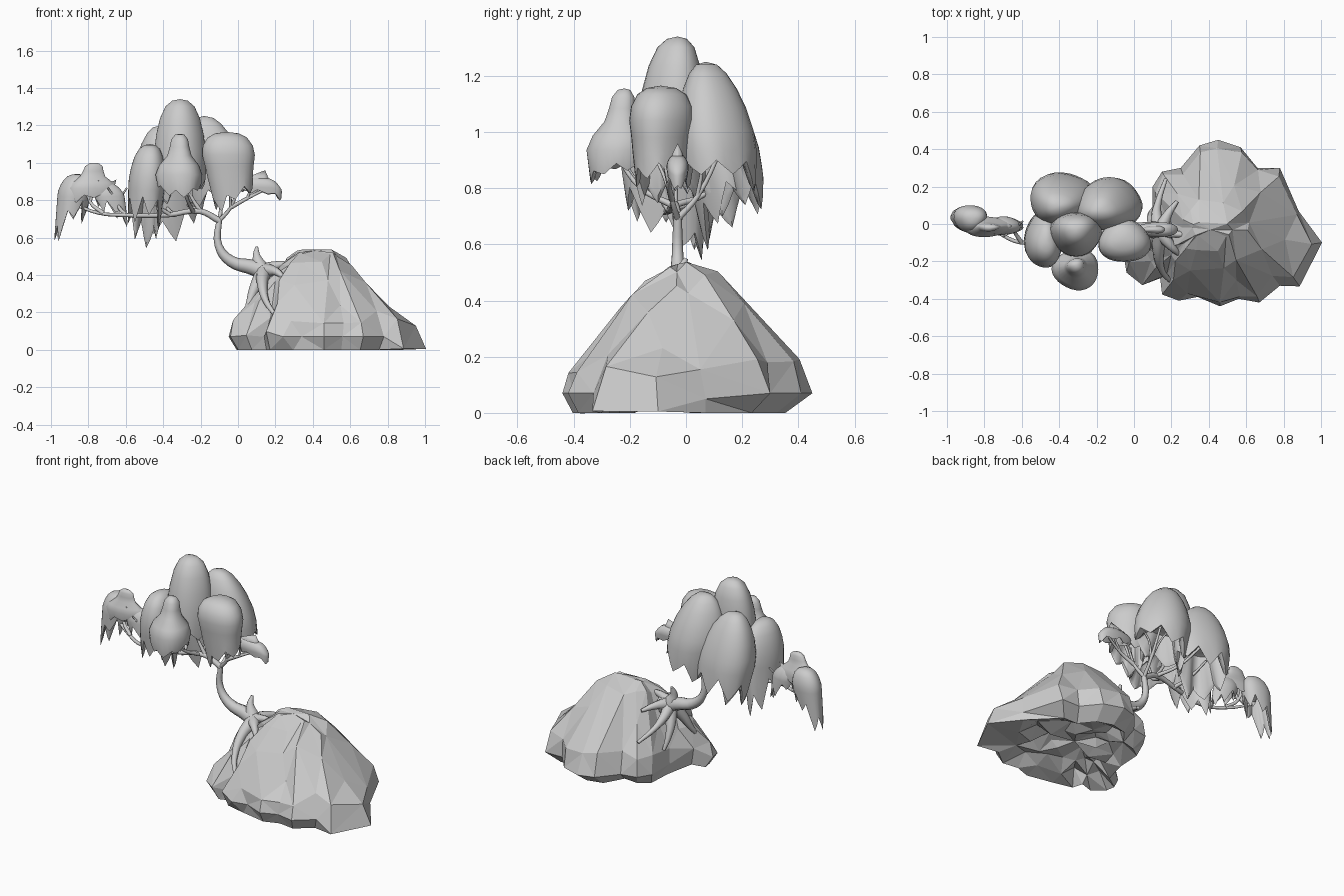
import bpy, bmesh, math, random
from mathutils import Vector

random.seed(4)
cube = bpy.data.objects.get("Cube")
if cube:
    bpy.data.objects.remove(cube, do_unlink=True)

grey = bpy.data.materials.new("plain grey")
grey.use_nodes = True
grey.diffuse_color = (0.6, 0.6, 0.6, 1)
grey.node_tree.nodes["Principled BSDF"].inputs["Base Color"].default_value = (0.6, 0.6, 0.6, 1)


def finish(bm, name):
    bmesh.ops.recalc_face_normals(bm, faces=bm.faces)
    mesh = bpy.data.meshes.new(name)
    bm.to_mesh(mesh)
    bm.free()
    mesh.materials.append(grey)
    ob = bpy.data.objects.new(name, mesh)
    bpy.context.collection.objects.link(ob)
    return ob


def smooth(ob, angle=50):
    bpy.ops.object.select_all(action='DESELECT')
    ob.select_set(True)
    bpy.context.view_layer.objects.active = ob
    bpy.ops.object.shade_smooth_by_angle(angle=math.radians(angle))


def loft(rings, first, last):
    """Skin closed rings of points and close both ends to a point."""
    bm = bmesh.new()
    loops = [[bm.verts.new(p) for p in ring] for ring in rings]
    n = len(loops[0])
    for a, b in zip(loops, loops[1:]):
        for i in range(n):
            j = (i + 1) % n
            bm.faces.new((a[i], a[j], b[j], b[i]))
    for loop, tip in ((loops[0], first), (loops[-1], last)):
        v = bm.verts.new(tip)
        for i in range(n):
            bm.faces.new((v, loop[i], loop[(i + 1) % n]))
    return bm


# Boulder: faceted rings that climb from the rugged outline to a rounded ridge
OUTLINE = [(1, -.1), (.88, .07), (.78, .3), (.66, .3), (.57, .41), (.45, .45),
           (.35, .42), (.25, .3), (.15, .28), (.1, .2), (.1, .02), (.05, -.14),
           (-.05, -.2), (-.04, -.26), (.05, -.33), (.14, -.29), (.15, -.37),
           (.24, -.41), (.34, -.39), (.46, -.44), (.56, -.4), (.67, -.42),
           (.78, -.33), (.88, -.33)]
OUTLINE = [Vector(p) for p in OUTLINE]
STEPS = [(.75, .08), (.5, .07), (.28, .05), (.08, 0), (0, .07), (.06, .15),
         (.24, .25), (.46, .37), (.68, .46), (.88, .515)]


def rock_ring(step):
    t, z = STEPS[step]
    n = len(OUTLINE)
    ring = []
    for i, edge in enumerate(OUTLINE):
        even = sum((OUTLINE[(i + k) % n] for k in range(-2, 3)), Vector((0, 0))) / 5
        ridge = Vector((min(max(edge.x, .35), .46), -.03))
        p = edge.lerp(even, min(.8, 2 * t)).lerp(ridge, t)
        h = z
        if step < 3:
            h += random.uniform(-.04, .04)
        elif step == 3 and edge.x > .85:
            p = edge.copy()
        elif step == 3 and edge.y > .25:
            p = edge.lerp(ridge, .2)
        elif step == 4 and edge.x > .85:
            h = .05
        elif step > 4:
            h *= 1 + .25 * (edge.y > .1) * (1 - t) - .1 * (edge.x > .9) * (1 - t)
            h += random.uniform(-.012, .012)
            p += Vector((random.uniform(-.015, .015), random.uniform(-.015, .015)))
        ring.append((p.x, p.y, h))
    return ring


bm = loft([rock_ring(i) for i in range(len(STEPS))], (.4, -.05, .09), (.41, -.03, .53))
bmesh.ops.triangulate(bm, faces=bm.faces)
rock = finish(bm, "boulder")
facets = rock.modifiers.new("broad facets", 'DECIMATE')
facets.ratio = .62

# Foliage: drooping domes with a ragged hem that sweeps lowest on one side
EGG = [(.3, .98), (.55, .91), (.76, .76), (.9, .56), (.98, .34), (.97, .12)]
DROP = [(.27, .97), (.48, .88), (.68, .73), (.85, .54), (.98, .3), (1, .1)]
CAP = [(.2, .98), (.36, .88), (.42, .72), (.52, .54), (.85, .34), (1, .14)]
FULL = [(.45, .97), (.75, .89), (.95, .73), (1, .55), (.92, .33), (.86, .12)]
SEGMENTS = 28


def foliage(name, centre, size, top, hem, lean=(0, 0), profile=EGG, spike=.16, low=0, bend=None):
    phase = random.uniform(0, math.tau)
    lengths = [random.uniform(.25, .5) for _ in range(SEGMENTS // 4)]

    def point(i, r, z):
        a = math.tau * i / SEGMENTS
        r *= 1 + .05 * math.sin(3 * a + phase)
        k = (z - hem) / (top - hem)
        p = Vector((centre[0] + size[0] * r * math.cos(a) + lean[0] * k,
                    centre[1] + size[1] * r * math.sin(a) + lean[1] * k, z))
        return bend(p) if bend else p

    base = hem + spike
    rings = [[point(i, r, base + (top - base) * h) for i in range(SEGMENTS)]
             for r, h in profile]
    rim = profile[-1][0]
    for scale, inset in ((1, 0), (.8, .1)):
        ring = []
        for i in range(SEGMENTS):
            facing = .5 + .5 * math.cos(math.tau * i / SEGMENTS - math.radians(low))
            fang = .6 * facing ** 2 + (0, .55, 1, .55)[i % 4] * lengths[i // 4]
            ring.append(point(i, rim - inset - .25 * fang, base - spike * fang * scale))
        rings.append(ring)
    rings.append([point(i, .5, base + .06) for i in range(SEGMENTS)])
    ob = finish(loft(rings, point(0, 0, top), (centre[0], centre[1], base + .1)), name)
    smooth(ob)


def tail(p):
    """Let the far end of the trailing sprig droop."""
    p.z -= .5 * max(0, p.x - .19)
    return p


foliage("foliage_crown", (-.31, -.07), (.14, .12), 1.34, .75, (0, .04), low=180)
foliage("foliage_back_right", (-.36, .175), (.175, .135), 1.2, .58, (-.05, -.08), DROP, .26, 250)
foliage("foliage_back_left", (-.1, .13), (.175, .14), 1.25, .7, (-.08, -.06), DROP, .2, 180)
foliage("foliage_front_left", (-.03, -.1), (.14, .115), 1.165, .74, (-.03, .01), FULL, .15, 210)
foliage("foliage_right", (-.51, -.06), (.1, .155), 1.1, .52, (.04, -.04), spike=.3, low=60)
foliage("foliage_front", (-.31, -.255), (.125, .11), 1.155, .82, (0, .035), CAP, .08, 270)
foliage("foliage_left_tail", (.145, -.03), (.12, .04), .92, .81, (-.04, 0), spike=.05, bend=tail)
foliage("foliage_outer_right", (-.92, .03), (.09, .075), .94, .55, (.06, 0), spike=.25, low=180)
foliage("foliage_outer_peak", (-.8, -.01), (.13, .055), 1.0, .78, (.03, -.01), CAP, .06, 180)
foliage("foliage_outer_left", (-.65, -.01), (.08, .05), .9, .66, (-.06, 0), DROP, .15)


# Trunk, roots and branches: tapered tubes along smooth paths
def limb(name, start, end, *points):
    curve = bpy.data.curves.new(name, 'CURVE')
    curve.dimensions = '3D'
    curve.bevel_depth = 1
    curve.bevel_resolution = 2
    curve.resolution_u = 4
    curve.use_fill_caps = True
    spline = curve.splines.new('BEZIER')
    spline.bezier_points.add(len(points) - 1)
    for i, (bp, co) in enumerate(zip(spline.bezier_points, points)):
        bp.co = co
        bp.handle_left_type = bp.handle_right_type = 'AUTO'
        bp.radius = end + (start - end) * (1 - i / (len(points) - 1)) ** 1.4
    curve.materials.append(grey)
    ob = bpy.data.objects.new(name, curve)
    bpy.context.collection.objects.link(ob)
    bpy.ops.object.select_all(action='DESELECT')
    ob.select_set(True)
    bpy.context.view_layer.objects.active = ob
    bpy.ops.object.convert(target='MESH')
    smooth(bpy.context.object)


limb("trunk", .055, .015, (.19, -.04, .4), (.08, -.03, .44), (-.04, -.03, .475),
     (-.105, -.03, .56), (-.1, -.03, .7))
limb("trunk_stub", .045, .008, (.12, -.03, .44), (.1, -.02, .5), (.1, 0, .55))
hub = (.14, -.04, .42)
ROOTS = [((.2, -.05, .45), (.29, -.06, .46)),
         ((.13, -.15, .36), (.15, -.25, .26), (.21, -.32, .17)),
         ((.09, -.1, .33), (.06, -.14, .25), (.04, -.18, .19)),
         ((.12, .04, .38), (.13, .12, .33), (.17, .24, .27)),
         ((.1, .01, .33), (.09, .05, .25), (.1, .08, .18)),
         ((.2, -.12, .42), (.25, -.17, .38)),
         ((.18, .05, .43), (.23, .12, .41))]
for i, path in enumerate(ROOTS):
    limb(f"root_{i + 1}", .045, .01, hub, *path)

fork = (-.1, -.03, .69)
limb("main_branch", .018, .008, fork, (-.2, -.04, .74), (-.38, -.06, .72),
     (-.6, -.1, .72), (-.74, -.04, .73), (-.86, .02, .77))
BRANCHES = [(fork, (-.04, -.05, .76), (.01, -.08, .9)),
            (fork, (-.09, .04, .77), (-.09, .13, .95)),
            ((-.2, -.04, .74), (-.27, .07, .78), (-.36, .17, .9)),
            ((-.2, -.04, .74), (-.25, -.04, .82), (-.31, -.06, .98)),
            ((-.24, -.05, .74), (-.27, -.16, .8), (-.31, -.25, .92)),
            ((-.36, -.06, .72), (-.44, -.09, .78), (-.5, -.08, .92)),
            ((-.04, -.05, .76), (.05, -.06, .81), (.15, -.04, .86)),
            ((-.34, -.06, .72), (-.38, .04, .76), (-.42, .14, .84)),
            ((-.6, -.1, .72), (-.64, -.04, .77), (-.65, -.01, .82)),
            ((-.72, -.05, .73), (-.79, -.02, .79), (-.8, 0, .88))]
for i, path in enumerate(BRANCHES):
    limb(f"branch_{i + 1}", .012, .007, *path)
    # short twigs reaching into the leaves
    mid, end = Vector(path[1]), Vector(path[2])
    for s in (-1, 1):
        side = Vector((s * .05, .04 * s * (-1) ** i, .07))
        limb(f"twig_{i + 1}_{'a' if s < 0 else 'b'}", .008, .005, mid, mid.lerp(end, .4) + side * .5,
             mid.lerp(end, .5) + side)
